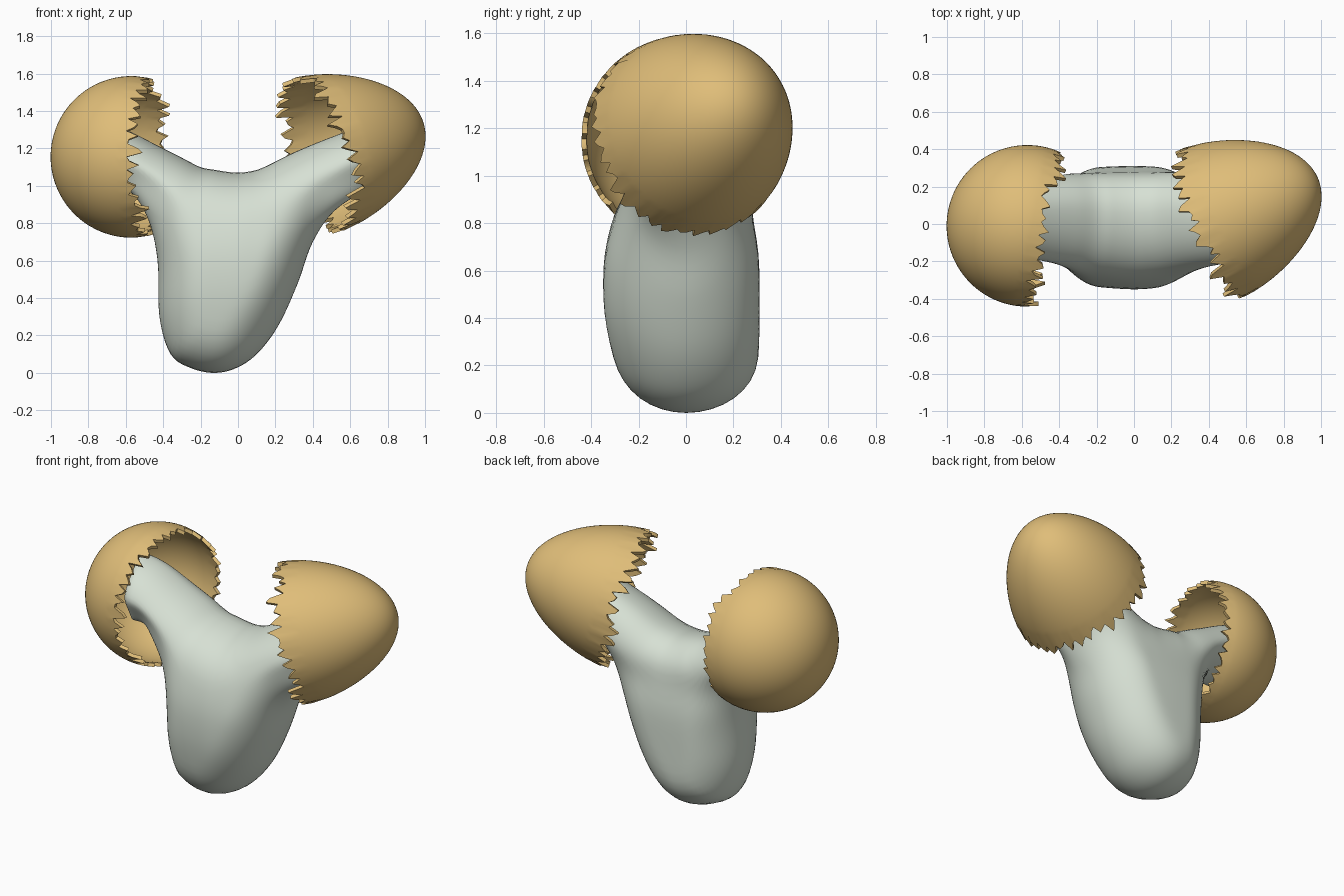
import bpy, bmesh, math, random
from mathutils import Vector
from mathutils.geometry import intersect_point_line

if "Cube" in bpy.data.objects:
    bpy.data.objects.remove(bpy.data.objects["Cube"])

random.seed(7)


def material(name, rgb):
    m = bpy.data.materials.new(name)
    m.diffuse_color = (*rgb, 1)
    m.use_nodes = True
    m.node_tree.nodes["Principled BSDF"].inputs["Base Color"].default_value = m.diffuse_color
    return m


SHELL = material("tan shell", (0.74, 0.51, 0.19))
WHITE = material("pale egg white", (0.68, 0.75, 0.66))


def make_object(name, bm, mat, angle, thickness=0):
    bmesh.ops.remove_doubles(bm, verts=bm.verts[:], dist=1e-5)
    bmesh.ops.recalc_face_normals(bm, faces=bm.faces[:])
    me = bpy.data.meshes.new(name)
    bm.to_mesh(me)
    bm.free()
    me.materials.append(mat)
    ob = bpy.data.objects.new(name, me)
    bpy.context.collection.objects.link(ob)
    bpy.ops.object.select_all(action='DESELECT')
    bpy.context.view_layer.objects.active = ob
    ob.select_set(True)
    if thickness:
        mod = ob.modifiers.new("thickness", 'SOLIDIFY')
        mod.thickness = thickness
        mod.offset = -1
        bpy.ops.object.modifier_apply(modifier=mod.name)
    bpy.ops.object.shade_smooth_by_angle(angle=math.radians(angle))
    return ob


def jagged_rim(teeth, size):
    """Three angular offsets per tooth: valley, shoulder, peak (in random order)."""
    out = []
    for k in range(teeth):
        low = random.uniform(-0.11, -0.02) + 0.025 * math.sin(4 * math.tau * k / teeth)
        high = low + random.uniform(0.06, 0.17)
        mid = low + (high - low) * random.uniform(0.2, 0.8)
        tooth = [low, mid, high] if random.random() < 0.6 else [low, high, mid]
        out += [size * v for v in tooth]
    return out


def half_shell(name, centre, pole_dir, length, radius, rim_angle, taper=0.0, jag_size=1.0,
               teeth=38, rings=26):
    """Egg-shaped bowl from its pole to a broken, toothed rim."""
    axis = Vector(pole_dir).normalized()
    side = axis.cross(Vector((0, 0, 1))).normalized()
    up = side.cross(axis)
    jag = jagged_rim(teeth, jag_size)
    n = len(jag)
    bm = bmesh.new()
    grid = []
    for i in range(rings + 1):
        row = []
        for j in range(n):
            phi = (rim_angle - 0.17) * i / (rings - 1)
            if i == rings:
                phi = rim_angle + jag[j]
            a = 2 * math.pi * j / n
            r = radius * math.sin(phi) * (1 - taper * max(math.cos(phi), 0))
            p = (Vector(centre) + axis * length * math.cos(phi)
                 + (side * math.cos(a) + up * math.sin(a)) * r)
            row.append(bm.verts.new(p))
        grid.append(row)
    for i in range(rings):
        for j in range(n):
            k = (j + 1) % n
            bm.faces.new((grid[i][j], grid[i][k], grid[i + 1][k], grid[i + 1][j]))
    return make_object(name, bm, SHELL, 35, thickness=0.022)


# Broken shell halves: round end on the left, pointed end on the right
half_shell("left_shell", (-0.57, -0.01, 1.155), (-0.98, 0.2, 0.0), 0.432, 0.432,
           math.radians(103), jag_size=1.1)
half_shell("right_shell", (0.43, 0.01, 1.168), (0.87, 0.37, 0.26), 0.615, 0.43, math.radians(90),
           taper=0.13, jag_size=0.8)


# Egg white: a fan of sections from the upper saddle line to the lower outline
TOP = [(-0.74, 1.34), (-0.6, 1.3), (-0.42, 1.21), (-0.3, 1.15), (-0.2, 1.1), (-0.12, 1.085),
       (-0.06, 1.075), (0, 1.07), (0.05, 1.075), (0.1, 1.085), (0.16, 1.11), (0.28, 1.17),
       (0.42, 1.23), (0.6, 1.3), (0.78, 1.38)]
LOW = [(-0.72, 0.98), (-0.58, 0.97), (-0.48, 0.82), (-0.43, 0.6), (-0.42, 0.3), (-0.36, 0.1),
       (-0.25, 0.025), (-0.12, 0), (0, 0.03), (0.11, 0.11), (0.22, 0.26), (0.32, 0.48),
       (0.4, 0.7), (0.52, 0.87), (0.72, 1.0)]


def smooth_curve(points, steps=5):
    """Catmull-Rom curve through the points."""
    p = [Vector(q) for q in points]
    p = [2 * p[0] - p[1]] + p + [2 * p[-1] - p[-2]]
    out = []
    for i in range(1, len(p) - 2):
        a, b, c, d = p[i - 1:i + 3]
        for s in range(steps):
            t = s / steps
            out.append(0.5 * (2 * b + (c - a) * t + (2 * a - 5 * b + 4 * c - d) * t * t
                              + (3 * b - a - 3 * c + d) * t ** 3))
    out.append(p[-2])
    return out


def distance(q, line):
    best = 9
    for a, b in zip(line, line[1:]):
        hit, f = intersect_point_line(q, a, b)
        f = min(max(f, 0), 1)
        best = min(best, (q - a.lerp(b, f)).length)
    return best


def smoothstep(a, b, x):
    t = min(max((x - a) / (b - a), 0), 1)
    return t * t * (3 - 2 * t)


def depth(q, front):
    x, z = q
    arm = 1 - 0.2 * min(abs(x / 0.6) ** 1.5, 1.2)
    if front:
        return -(0.30 + 0.05 * smoothstep(0.1, 0.5, z) - 0.085 * smoothstep(0.6, 1.05, z)) * arm
    dent = 0.03 * math.exp(-((z - 0.84) / 0.11) ** 2)
    return (0.31 - dent) * (1 - 0.2 * min((x / 0.6) ** 2, 1.2))


def middle(q):
    """Upper ridge leans back, underside of the arms leans forward."""
    x, z = q
    under = smoothstep(0.35, 0.55, abs(x)) * smoothstep(0.5, 0.8, z) * (1 - smoothstep(0.95, 1.15, z))
    return 0.08 * smoothstep(0.85, 1.15, z) - 0.11 * under


def egg_white(rows=26, rounding=0.24):
    top, low = smooth_curve(TOP), smooth_curve(LOW)
    bm = bmesh.new()
    sheets = []
    for front in (True, False):
        sheet = []
        for t, b in zip(top, low):
            row = []
            for i in range(rows + 1):
                q = t.lerp(b, 0.5 - 0.5 * math.cos(math.pi * i / rows))
                d = 0 if i in (0, rows) else min(distance(q, top), distance(q, low))
                f = 1 - min(d / rounding, 1)
                mid = middle(q)
                y = mid + (depth(q, front) - mid) * math.sqrt(max(1 - f * f, 0))
                row.append(bm.verts.new((q.x, y, q.y)))
            sheet.append(row)
        for r0, r1 in zip(sheet, sheet[1:]):
            for i in range(rows):
                bm.faces.new((r0[i], r0[i + 1], r1[i + 1], r1[i]))
        sheets.append(sheet)
    # close the two arm ends inside the shells
    for end in (0, -1):
        f, k = sheets[0][end], sheets[1][end]
        for i in range(rows):
            bm.faces.new((f[i], f[i + 1], k[i + 1], k[i]))
    bmesh.ops.remove_doubles(bm, verts=bm.verts[:], dist=1e-5)
    for _ in range(3):
        bmesh.ops.smooth_vert(bm, verts=bm.verts[:], factor=0.5,
                              use_axis_x=False, use_axis_y=True, use_axis_z=False)
    return make_object("egg_white", bm, WHITE, 70)


egg_white()
